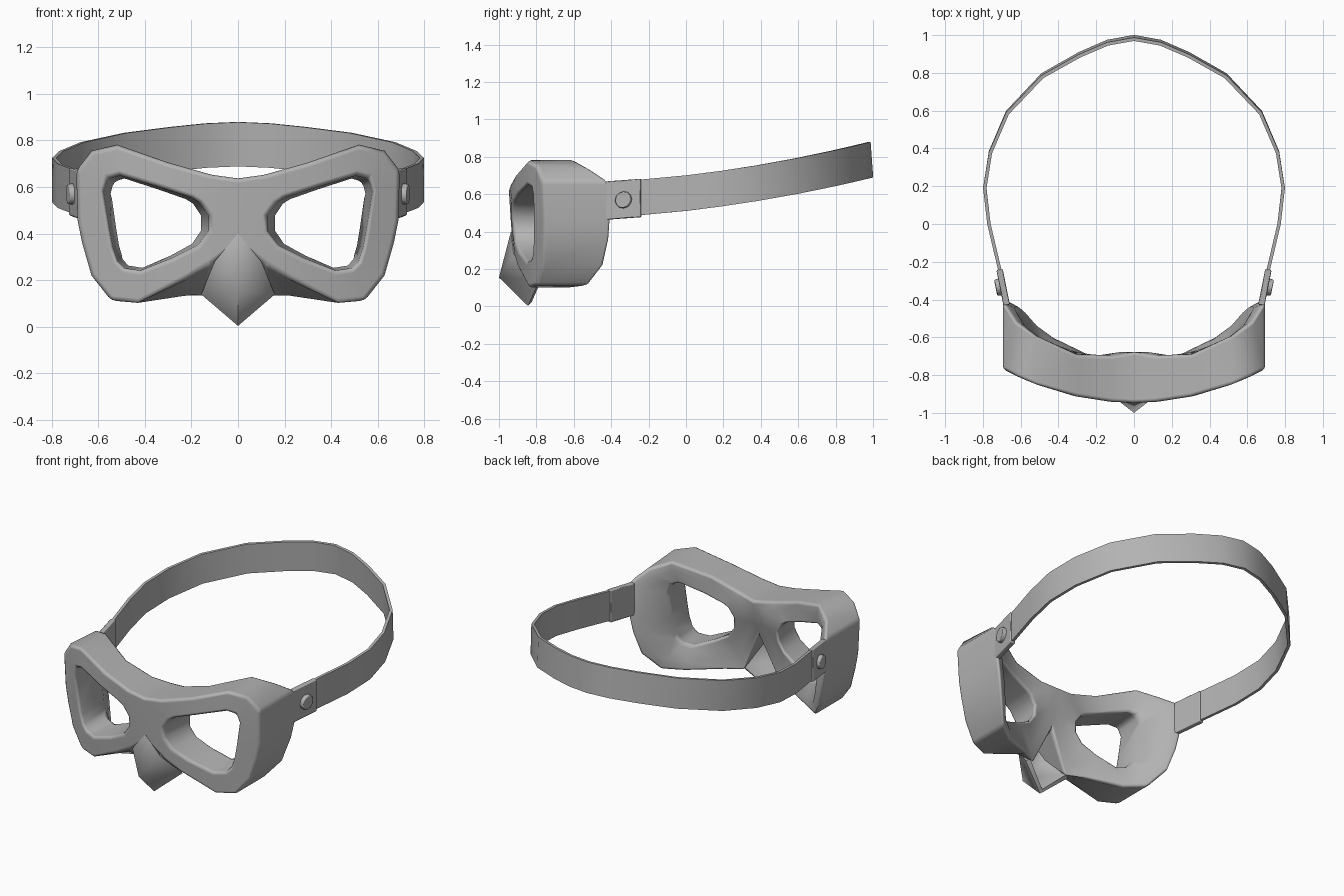
import bpy
import bmesh
from mathutils import Vector, Matrix

default_cube = bpy.data.objects.get("Cube")
if default_cube:
    bpy.data.objects.remove(default_cube, do_unlink=True)

grey = bpy.data.materials.new("plain grey")
grey.use_nodes = True
grey.diffuse_color = (0.45, 0.45, 0.45, 1)
grey.node_tree.nodes["Principled BSDF"].inputs["Base Color"].default_value = grey.diffuse_color


def finish(name, bm):
    """Turn a bmesh into a named, coloured, smooth object."""
    bmesh.ops.recalc_face_normals(bm, faces=bm.faces[:])
    for face in bm.faces:
        face.smooth = True
    mesh = bpy.data.meshes.new(name)
    bm.to_mesh(mesh)
    bm.free()
    mesh.materials.append(grey)
    obj = bpy.data.objects.new(name, mesh)
    bpy.context.collection.objects.link(obj)
    return obj


def mirror(obj):
    mod = obj.modifiers.new("mirror", "MIRROR")
    mod.use_clip = True
    mod.merge_threshold = 0.002


def bevel(obj, width, segments):
    mod = obj.modifiers.new("bevel", "BEVEL")
    mod.width = width
    mod.segments = segments
    mod.limit_method = "ANGLE"
    mod.angle_limit = 0.7
    mod.harden_normals = True


def thicken(obj, thickness, offset, sharp_angle):
    shell = obj.modifiers.new("shell", "SOLIDIFY")
    shell.thickness = thickness
    shell.offset = offset
    split = obj.modifiers.new("sharp edges", "EDGE_SPLIT")
    split.split_angle = sharp_angle


def front_y(x, z):
    """Curved front that leans back towards the bottom."""
    return -0.948 + 0.37 * x * x + 0.07 * max(0.62 - z, 0)


def hole_back_y(x):
    return -0.71 + 0.35 * x * x


# Mask frame: one eye surround, rim x, rim z, rear y, rear z shift, hole x, hole z
surround = [
    (0, 0.637, -0.675, 0, 0.165, 0.535),
    (0.11, 0.652, -0.695, 0, 0.2, 0.555),
    (0.3, 0.705, -0.69, 0, 0.34, 0.6),
    (0.52, 0.782, -0.59, 0, 0.51, 0.65),
    (0.63, 0.757, -0.51, -0.02, 0.565, 0.635),
    (0.695, 0.67, -0.41, 0, 0.58, 0.58),
    (0.69, 0.46, -0.4, 0, 0.555, 0.42),
    (0.67, 0.36, -0.407, 0, 0.54, 0.34),
    (0.63, 0.22, -0.438, 0, 0.52, 0.28),
    (0.545, 0.112, -0.52, 0, 0.49, 0.25),
    (0.43, 0.102, -0.6, 0, 0.42, 0.24),
    (0.22, 0.21, -0.7, -0.085, 0.28, 0.295),
    (0.12, 0.27, -0.76, -0.145, 0.17, 0.35),
    (0, 0.36, -0.74, 0.03, 0.125, 0.41),
    (0, 0.48, -0.7, 0, 0.125, 0.48),
]
eye_x, eye_z = 0.36, 0.44

bm = bmesh.new()
loops = []
for x, z, rear, shift, hx, hz in surround:
    outer = Vector((x, rear, z + shift))
    bx = eye_x + (hx - eye_x) * 0.84
    inner = Vector((bx, hole_back_y(bx), eye_z + (hz - eye_z) * 0.93))
    # The rear lip keeps the padding full before it drops to the hole
    lip = outer.lerp(inner, 0.4)
    lip.y = outer.y + (inner.y - outer.y) * 0.17
    section = [
        outer,
        (x, front_y(x, z), z),
        (hx, front_y(hx, hz), hz),
        inner,
        lip,
    ]
    loops.append([bm.verts.new(p) for p in section])

for i, a in enumerate(loops):
    b = loops[(i + 1) % len(loops)]
    on_centre = abs(a[0].co.x) + abs(b[0].co.x) < 0.001
    for k in range(5):
        if k == 0 and on_centre:
            continue
        n = (k + 1) % 5
        bm.faces.new((a[k], a[n], b[n], b[k]))
mask = finish("mask_frame", bm)
mirror(mask)
bevel(mask, 0.02, 2)

# Beak: hollow pointed nose shell
bm = bmesh.new()
top, tip, low, corner, cheek = [bm.verts.new(p) for p in (
    (0, -0.936, 0.4), (0, -1, 0.155), (0, -0.845, 0.003),
    (0.158, -0.785, 0.138), (0.1, -0.922, 0.28))]
for corners in ((top, tip, cheek), (cheek, tip, corner), (tip, low, corner)):
    bm.faces.new(corners)
beak = finish("beak", bm)
mirror(beak)
thicken(beak, 0.028, -1 if beak.data.polygons[0].normal.y < 0 else 1, 1.4)

# Strap: upright band that rises towards the back of the head
path = [
    (0.69, -0.33), (0.768, 0), (0.79, 0.19), (0.76, 0.38), (0.67, 0.59),
    (0.485, 0.785), (0.29, 0.895), (0.14, 0.96), (0, 0.985),
]
half_height = 0.095
bm = bmesh.new()
previous = None
for x, y in path:
    middle = 0.606 + 0.115 * y + 0.067 * y * y
    lean = 0.007 * max(y, 0)
    pair = [bm.verts.new((x, y + lean, middle - half_height)),
            bm.verts.new((x, y - lean, middle + half_height))]
    if previous:
        bm.faces.new((previous[0], pair[0], pair[1], previous[1]))
    previous = pair
strap = finish("strap", bm)
mirror(strap)
thicken(strap, 0.018, 0, 0.8)

# Tabs and rivets joining the strap to the mask
for side, label in ((1, "left"), (-1, "right")):
    start = Vector((0.674 * side, -0.43, 0.566))
    end = Vector((0.712 * side, -0.24, 0.58))
    along = (end - start).normalized()
    out = along.cross(Vector((0, 0, 1))).normalized() * side
    up = Vector((0, 0, 1))
    frame = Matrix((along, out, up)).transposed().to_4x4()

    bm = bmesh.new()
    bmesh.ops.create_cube(bm, size=1)
    bmesh.ops.scale(bm, vec=((end - start).length, 0.034, 0.205), verts=bm.verts)
    bmesh.ops.transform(bm, matrix=Matrix.Translation((start + end) / 2) @ frame, verts=bm.verts)
    bevel(finish(label + "_strap_tab", bm), 0.006, 1)

    bm = bmesh.new()
    spin = Matrix.Rotation(-1.5708, 4, "X")
    bmesh.ops.create_cone(bm, cap_ends=True, segments=12, radius1=0.046,
                          radius2=0.043, depth=0.03, matrix=spin)
    place = Matrix.Translation((0.718 * side, -0.335, 0.57))
    bmesh.ops.transform(bm, matrix=place @ frame, verts=bm.verts)
    bevel(finish(label + "_rivet", bm), 0.006, 2)
